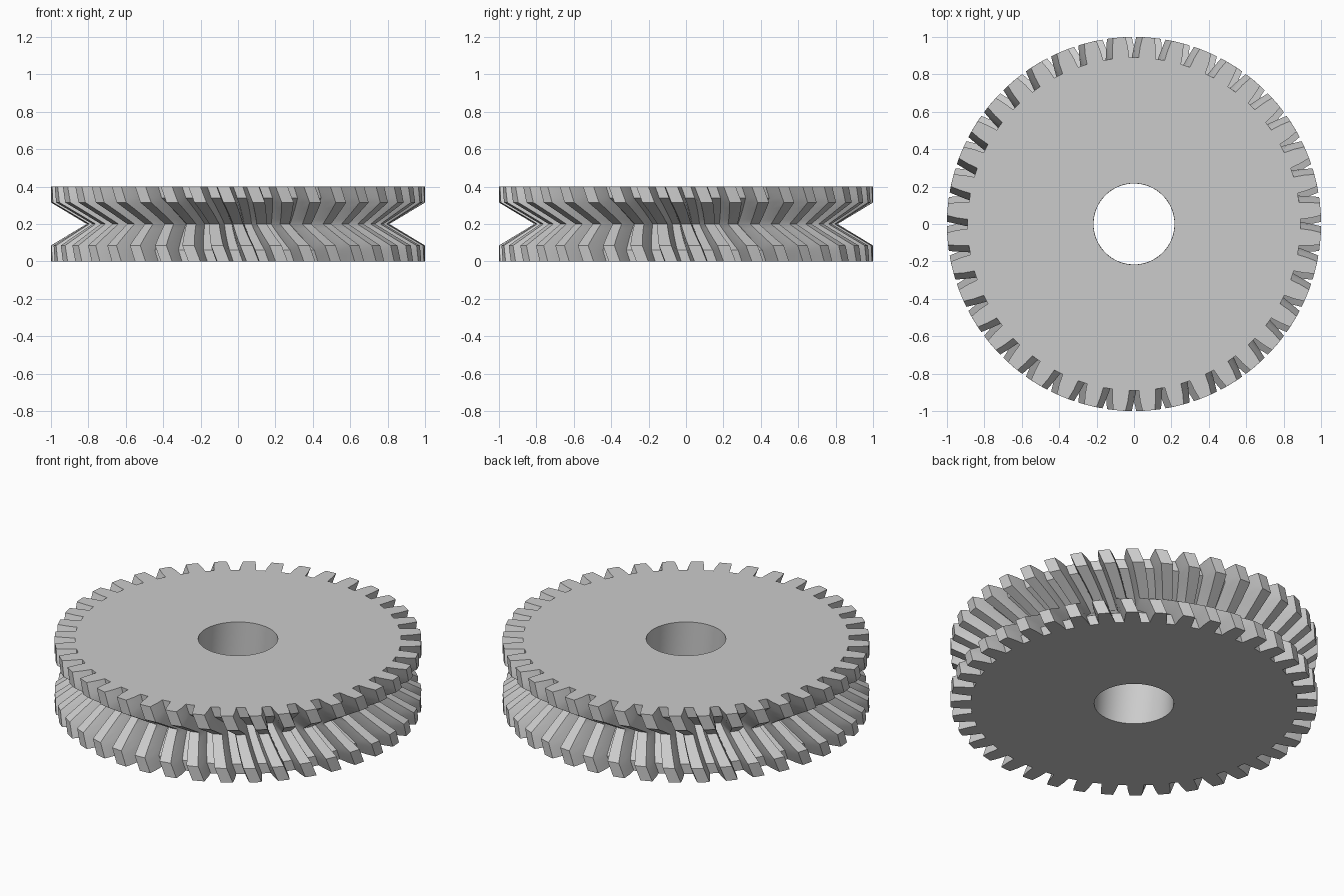
import bpy, bmesh, math

cube = bpy.data.objects.get("Cube")
if cube:
    bpy.data.objects.remove(cube, do_unlink=True)

TEETH = 40
HEIGHT = 0.4
BORE = 0.217
PITCH = 2 * math.pi / TEETH

metal = bpy.data.materials.new("grey_metal")
metal.use_nodes = True
grey = (0.6, 0.6, 0.6, 1)
metal.diffuse_color = grey
metal.node_tree.nodes["Principled BSDF"].inputs["Base Color"].default_value = grey

# One tooth space and tooth: (fraction of pitch, fraction of tooth depth)
TOOTH = [(-0.18, 0), (0.18, 0), (0.22, 0.5), (0.29, 1), (0.5, 1), (0.71, 1), (0.78, 0.5)]


def lerp_profile(points, d):
    """Radius at distance d from the nearest end face."""
    for (d0, r0), (d1, r1) in zip(points, points[1:]):
        if d <= d1:
            return r0 + (r1 - r0) * (d - d0) / (d1 - d0)
    return points[-1][1]


# Tip and root both dip into the V-shaped throat at mid height
TIP = [(0, 1.0), (0.085, 1.0), (0.2, 0.81)]
ROOT = [(0, 0.89), (0.06, 0.89), (0.2, 0.68)]


def tooth_ring(bm, z):
    d = min(z, HEIGHT - z)
    tip, root = lerp_profile(TIP, d), lerp_profile(ROOT, d)
    twist = PITCH * (HEIGHT - z) / HEIGHT
    ring = []
    for i in range(TEETH):
        for f, h in TOOTH:
            a = (i + f) * PITCH + twist
            r = root + (tip - root) * h
            ring.append(bm.verts.new((r * math.cos(a), r * math.sin(a), z)))
    return ring


def bore_ring(bm, z):
    n = TEETH * len(TOOTH)
    twist = PITCH * (HEIGHT - z) / HEIGHT
    start = TOOTH[0][0] * PITCH + twist
    return [bm.verts.new((BORE * math.cos(start + 2 * math.pi * i / n),
                          BORE * math.sin(start + 2 * math.pi * i / n), z))
            for i in range(n)]


def bridge(bm, a, b):
    n = len(a)
    for i in range(n):
        j = (i + 1) % n
        bm.faces.new((a[i], a[j], b[j], b[i]))


# Helical toothed rim, end faces and bore as one closed skin
half = [0, 0.03, 0.06, 0.085, 0.115, 0.145, 0.175]
levels = half + [0.2] + [HEIGHT - z for z in reversed(half)]
bm = bmesh.new()
rings = [tooth_ring(bm, z) for z in levels]
rings += [bore_ring(bm, HEIGHT), bore_ring(bm, 0)]
for lower, upper in zip(rings, rings[1:] + rings[:1]):
    bridge(bm, lower, upper)
bmesh.ops.recalc_face_normals(bm, faces=bm.faces)

mesh = bpy.data.meshes.new("worm_wheel")
bm.to_mesh(mesh)
bm.free()
mesh.materials.append(metal)
wheel = bpy.data.objects.new("worm_wheel", mesh)
bpy.context.collection.objects.link(wheel)

bpy.context.view_layer.objects.active = wheel
wheel.select_set(True)
bpy.ops.object.shade_smooth_by_angle(angle=math.radians(25))
